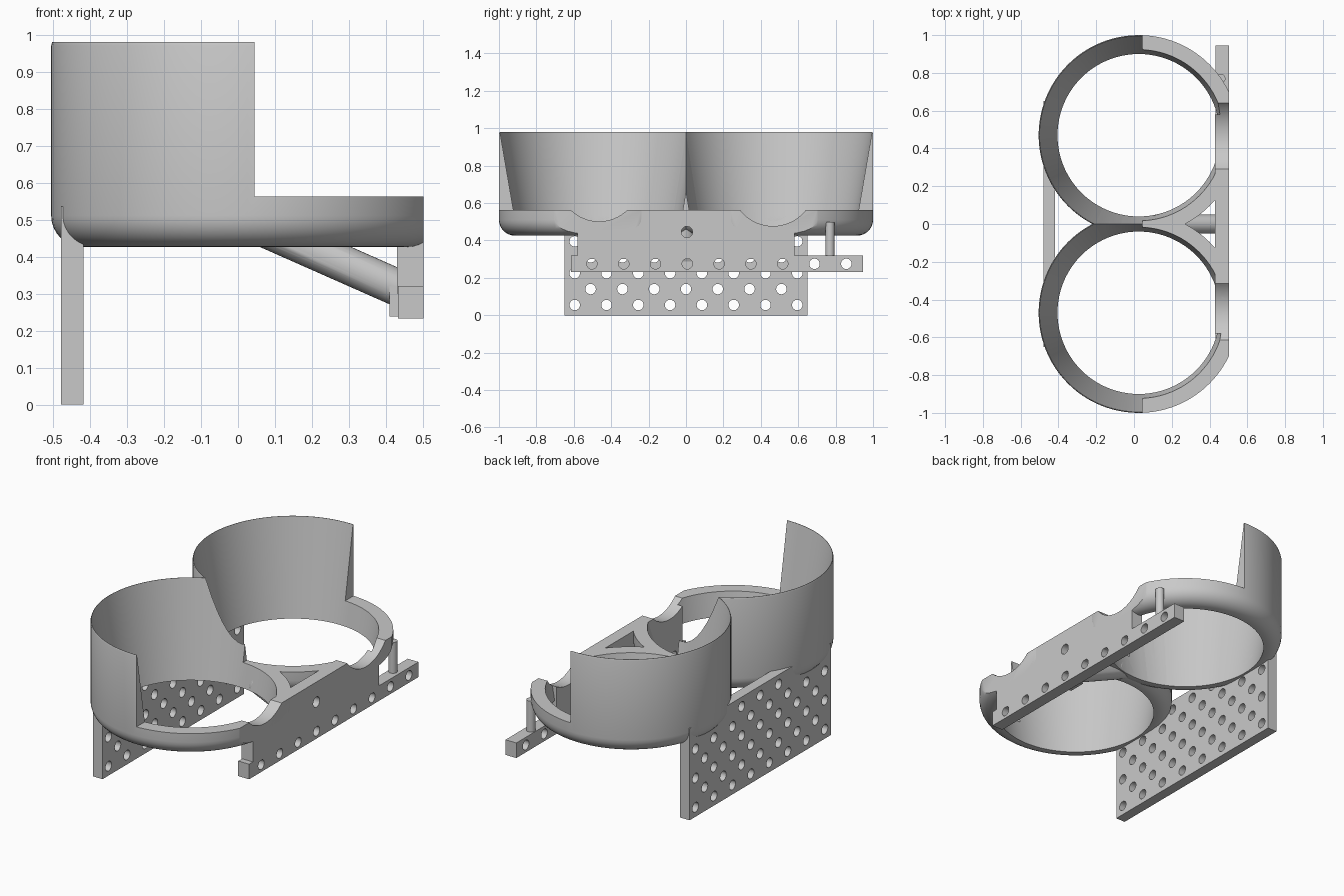
import bpy, bmesh, math
from mathutils import Vector

cube = bpy.data.objects.get("Cube")
if cube:
    bpy.data.objects.remove(cube, do_unlink=True)

GREY = (0.584, 0.584, 0.584, 1)
mat = bpy.data.materials.new("neutral grey")
mat.use_nodes = True
mat.diffuse_color = GREY
mat.node_tree.nodes["Principled BSDF"].inputs["Base Color"].default_value = GREY

CUP_X, CUP_Y, CUP_R = 0.025, 0.47, 0.53
BASE, LIP, TOP = 0.426, 0.562, 0.98
FACE_X = 0.502


def finish(name, bm):
    # Every closed shape must face outward for the cuts to work
    bm.normal_update()
    if bm.calc_volume(signed=True) < 0:
        bmesh.ops.reverse_faces(bm, faces=bm.faces)
    mesh = bpy.data.meshes.new(name)
    bm.to_mesh(mesh)
    bm.free()
    mesh.materials.append(mat)
    obj = bpy.data.objects.new(name, mesh)
    bpy.context.collection.objects.link(obj)
    return obj


def box(name, x0, x1, y0, y1, z0, z1):
    bm = bmesh.new()
    bmesh.ops.create_cube(bm, size=1)
    for v in bm.verts:
        v.co = ((x0 + x1) / 2 + v.co.x * (x1 - x0),
                (y0 + y1) / 2 + v.co.y * (y1 - y0),
                (z0 + z1) / 2 + v.co.z * (z1 - z0))
    return finish(name, bm)


def rods(name, items, sides=24):
    # Cylinders given as start, end, radius
    bm = bmesh.new()
    for start, end, radius in items:
        start, end = Vector(start), Vector(end)
        axis = end - start
        made = bmesh.ops.create_cone(bm, cap_ends=True, segments=sides, radius1=radius,
                                     radius2=radius, depth=axis.length)
        turn = axis.to_track_quat('Z', 'Y')
        for v in made["verts"]:
            v.co = turn @ v.co + (start + end) / 2
    return finish(name, bm)


def lathe(name, profile, y, sides=96):
    # Solid of revolution with flat caps
    bm = bmesh.new()
    rings = [[bm.verts.new((CUP_X + r * math.cos(i * math.tau / sides),
                            y + r * math.sin(i * math.tau / sides), z))
              for i in range(sides)] for r, z in profile]
    for a, b in zip(rings, rings[1:]):
        for i in range(sides):
            j = (i + 1) % sides
            bm.faces.new((a[i], a[j], b[j], b[i]))
    bm.faces.new(rings[0][::-1])
    bm.faces.new(rings[-1])
    return finish(name, bm)


def combine(obj, other, operation):
    mod = obj.modifiers.new("boolean", 'BOOLEAN')
    mod.operation, mod.solver, mod.object = operation, 'EXACT', other
    bpy.context.view_layer.objects.active = obj
    bpy.ops.object.modifier_apply(modifier=mod.name)
    bpy.data.objects.remove(other, do_unlink=True)


def cut_cavities(obj):
    # Tapered cup interiors
    slope = 0.172
    profile = [(0.43 + slope * (z - BASE), z) for z in (BASE - 0.01, 1.1)]
    for side in (1, -1):
        combine(obj, lathe("cavity_cutter", profile, side * CUP_Y), 'DIFFERENCE')


def cut_notches(obj):
    # Shallow scallops: centre, half width, depth
    items = []
    for y, half, depth in ((-0.465, 0.15, 0.06), (0.465, 0.175, 0.085)):
        r = (half ** 2 + depth ** 2) / (2 * depth)
        z = LIP - depth + r
        items.append(((0.38, y, z), (0.7, y, z), r))
    combine(obj, rods("notch_cutter", items, 64), 'DIFFERENCE')


# Twin cups with a rounded lower edge, high at the back and low at the front
FILLET = 0.085
cup_profile = [(CUP_R - FILLET * (1 - math.sin(t)), BASE + FILLET * (1 - math.cos(t)))
               for t in (k * math.pi / 16 for k in range(9))]
cup_profile += [(CUP_R, TOP - 0.01), (CUP_R - 0.003, TOP)]
cups = lathe("twin_cups", cup_profile, CUP_Y)
combine(cups, lathe("second_cup", cup_profile, -CUP_Y), 'UNION')
combine(cups, box("opening_cutter", 0.045, 1, -2, 2, LIP, 2), 'DIFFERENCE')
combine(cups, box("face_cutter", FACE_X, 1, -2, 2, 0, 2), 'DIFFERENCE')
cut_cavities(cups)
cut_notches(cups)

# Front bracket plate
bracket = box("bracket_plate", 0.43, FACE_X, -0.58, 0.58, 0.3, LIP)
combine(bracket, rods("hole_cutter", [((0.3, 0.005, 0.445), (0.7, 0.005, 0.445), 0.03)]),
        'DIFFERENCE')
cut_notches(bracket)

# Drilled bar under the bracket
HOLE_R, PITCH = 0.028, 0.17
bar = box("drilled_bar", 0.432, FACE_X, -0.615, 0.945, 0.232, 0.32)
bar_holes = [((0.3, 0.007 + i * PITCH, 0.275), (0.7, 0.007 + i * PITCH, 0.275), HOLE_R)
             for i in range(-3, 6)]
combine(bar, rods("hole_cutter", bar_holes), 'DIFFERENCE')

# Perforated rear plate with staggered holes
plate = box("perforated_plate", -0.478, -0.418, -0.65, 0.65, 0, 0.535)
plate_holes = []
for row in range(6):
    z = 0.055 + row * PITCH / 2
    count = 8 - row % 2
    for i in range(count):
        y = (i - (count - 1) / 2) * PITCH
        if row < 5 or abs(y) < 0.2:
            plate_holes.append(((-0.7, y, z), (-0.3, y, z), HOLE_R))
combine(plate, rods("hole_cutter", plate_holes), 'DIFFERENCE')
cut_cavities(plate)

# Diagonal strut, its foot and the bar support post
strut = rods("diagonal_strut", [((0.04, 0, 0.489), (0.445, 0, 0.31), 0.05)], 32)
cut_cavities(strut)
foot = box("strut_foot", 0.41, 0.435, -0.05, 0.05, 0.238, 0.32)
post = rods("support_post", [((0.46, 0.77, 0.31), (0.46, 0.77, 0.5), 0.024)])

bpy.ops.object.select_all(action='DESELECT')
for obj in (cups, bracket, bar, plate, strut, foot, post):
    obj.select_set(True)
bpy.context.view_layer.objects.active = cups
bpy.ops.object.shade_smooth_by_angle(angle=math.radians(30))
